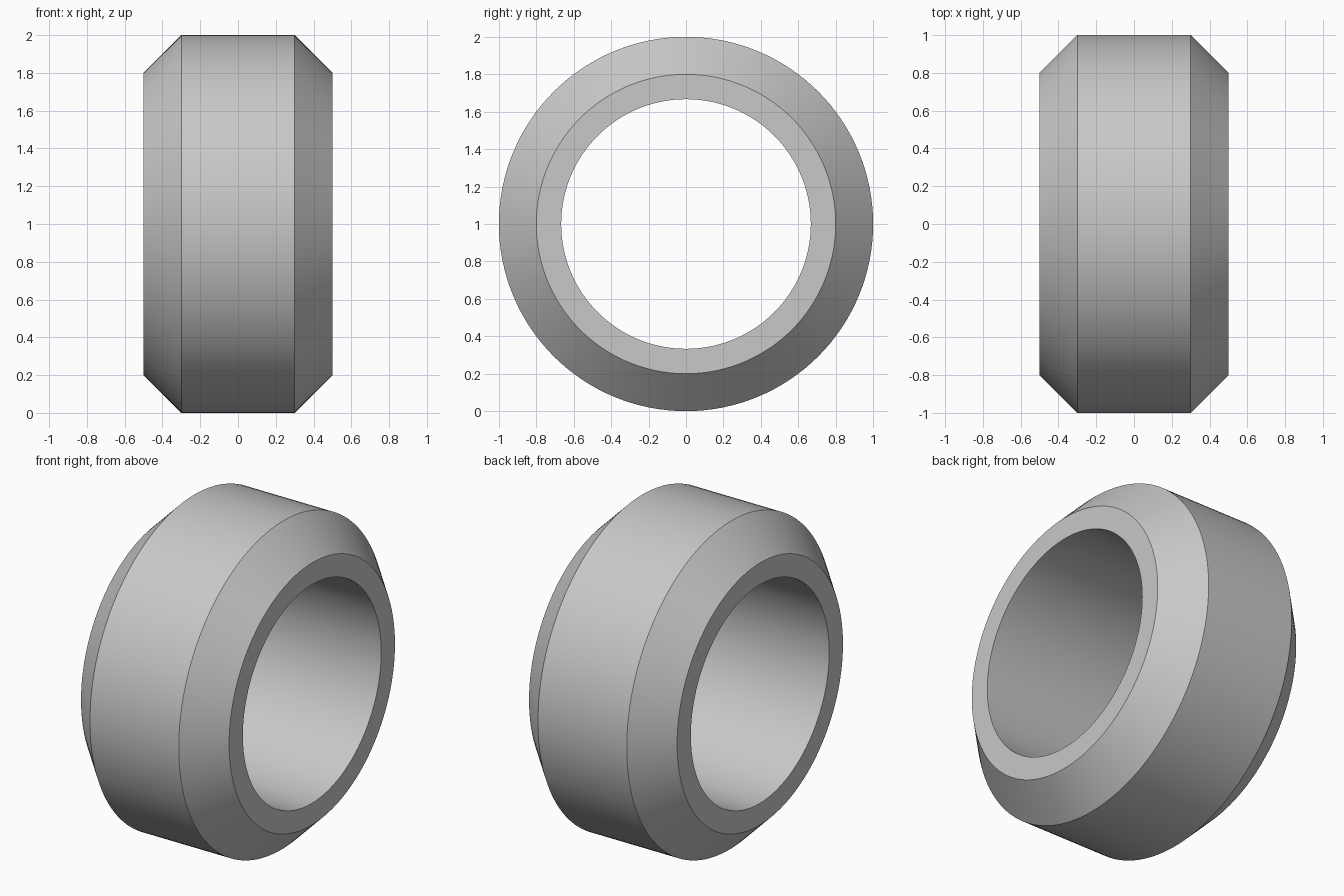
import bpy
import bmesh
from math import radians, tau
from mathutils import Matrix, Vector

cube = bpy.data.objects.get("Cube")
if cube:
    bpy.data.objects.remove(cube, do_unlink=True)

OUTER, FACE, BORE = 1.0, 0.8, 0.667   # radii
HALF, CROWN = 0.5, 0.3                # half widths of the ring and its flat tread
SEGMENTS = 128

# Plain grey
grey = bpy.data.materials.new("grey")
grey.use_nodes = True
colour = (0.58, 0.58, 0.58, 1)
grey.diffuse_color = colour
grey.node_tree.nodes["Principled BSDF"].inputs["Base Color"].default_value = colour

# Ring section (x, radius), swept around the x axis
half = [(HALF, BORE), (HALF, FACE), (CROWN, OUTER)]
section = half + [(-x, r) for x, r in reversed(half)]

bm = bmesh.new()
rings = []
for i in range(SEGMENTS):
    turn = Matrix.Rotation(tau * i / SEGMENTS, 3, 'X')
    rings.append([bm.verts.new(turn @ Vector((x, 0, r)) + Vector((0, 0, OUTER)))
                  for x, r in section])
count = len(section)
for i, ring in enumerate(rings):
    following = rings[(i + 1) % SEGMENTS]
    for j in range(count):
        k = (j + 1) % count
        bm.faces.new((ring[j], ring[k], following[k], following[j]))
bmesh.ops.recalc_face_normals(bm, faces=bm.faces)

mesh = bpy.data.meshes.new("chamfered_ring")
bm.to_mesh(mesh)
bm.free()
mesh.materials.append(grey)
ring_object = bpy.data.objects.new("chamfered_ring", mesh)
bpy.context.collection.objects.link(ring_object)

# Smooth around the ring, crisp at the chamfers
bpy.ops.object.select_all(action='DESELECT')
ring_object.select_set(True)
bpy.context.view_layer.objects.active = ring_object
bpy.ops.object.shade_smooth_by_angle(angle=radians(30))
